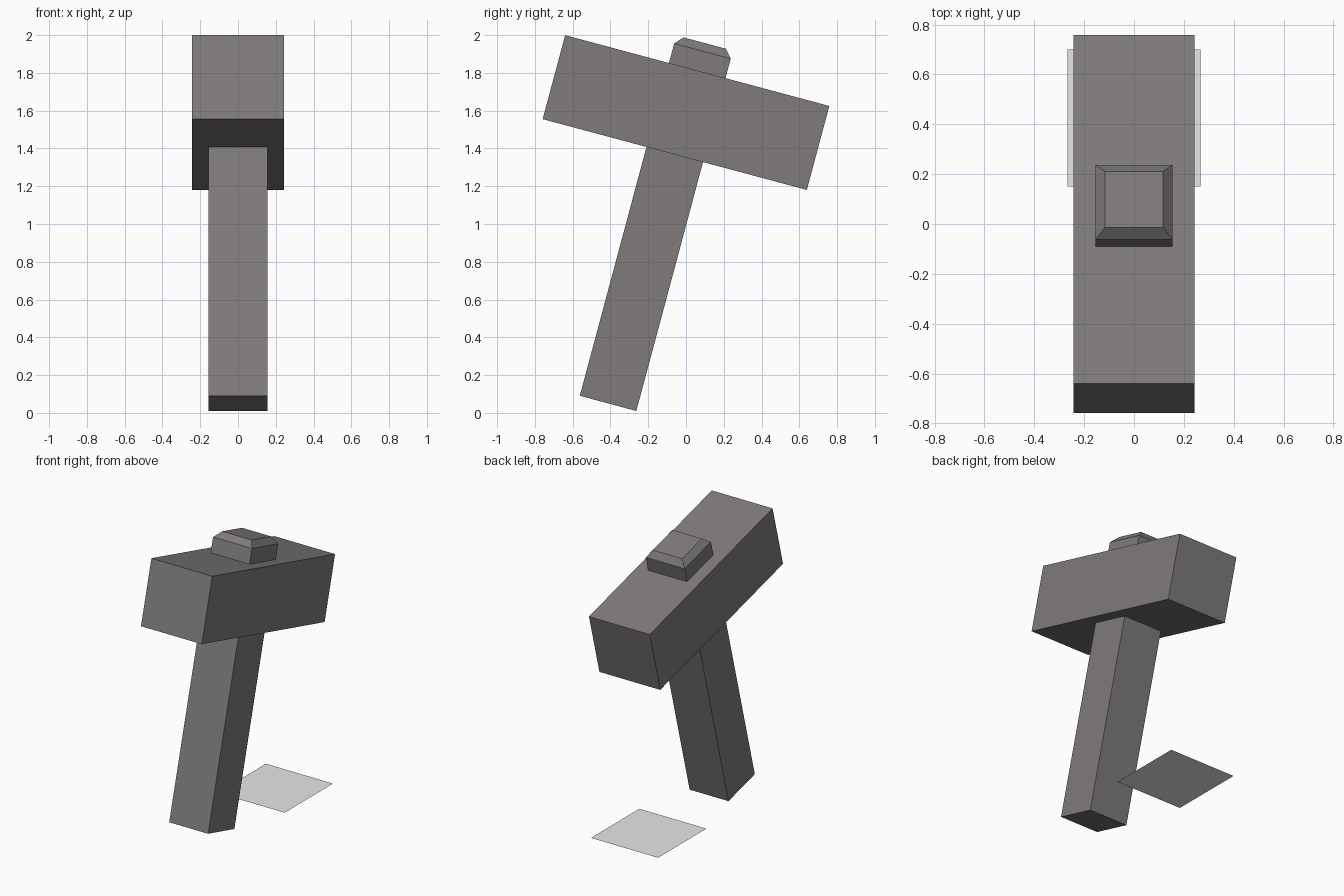
import bpy
import bmesh
from math import radians
from mathutils import Matrix

cube = bpy.data.objects.get("Cube")
if cube:
    bpy.data.objects.remove(cube, do_unlink=True)


def make_material(name, color):
    mat = bpy.data.materials.new(name)
    mat.use_nodes = True
    mat.diffuse_color = color
    mat.node_tree.nodes["Principled BSDF"].inputs["Base Color"].default_value = color
    return mat


def add_object(name, bm, mat, matrix=Matrix()):
    mesh = bpy.data.meshes.new(name)
    bm.to_mesh(mesh)
    bm.free()
    mesh.materials.append(mat)
    obj = bpy.data.objects.new(name, mesh)
    obj.matrix_world = matrix
    bpy.context.collection.objects.link(obj)
    return obj


def box(width, depth, bottom, top):
    bm = bmesh.new()
    bmesh.ops.create_cube(bm, size=1)
    bmesh.ops.scale(bm, vec=(width, depth, top - bottom), verts=bm.verts)
    bmesh.ops.translate(bm, vec=(0, 0, (top + bottom) / 2), verts=bm.verts)
    return bm


dark_grey = make_material("dark warm grey", (0.21, 0.198, 0.195, 1))
light_grey = make_material("light grey", (0.8, 0.8, 0.8, 1))

# The whole hammer leans back about the centre of its head
lean = Matrix.Translation((0, 0, 1.59)) @ Matrix.Rotation(radians(-15), 4, "X")

# Head block
add_object("hammer_head", box(0.485, 1.448, -0.23, 0.23), dark_grey, lean)

# Handle runs through the head and ends in a tapered cap
bm = box(0.31, 0.31, -1.594, 0.337)
top = max(bm.faces, key=lambda f: f.calc_center_median().z)
cap = bmesh.ops.extrude_discrete_faces(bm, faces=[top])["faces"][0]
bmesh.ops.translate(bm, vec=(0, 0, 0.044), verts=cap.verts)
bmesh.ops.scale(bm, vec=(0.75, 0.75, 1), verts=cap.verts)
add_object("handle", bm, dark_grey, lean)

# Flat ground plate behind the handle
bm = bmesh.new()
bmesh.ops.create_grid(bm, x_segments=1, y_segments=1, size=0.5)
bmesh.ops.scale(bm, vec=(0.535, 0.55, 1), verts=bm.verts)
add_object("ground_plate", bm, light_grey, Matrix.Translation((0, 0.425, 0)))
